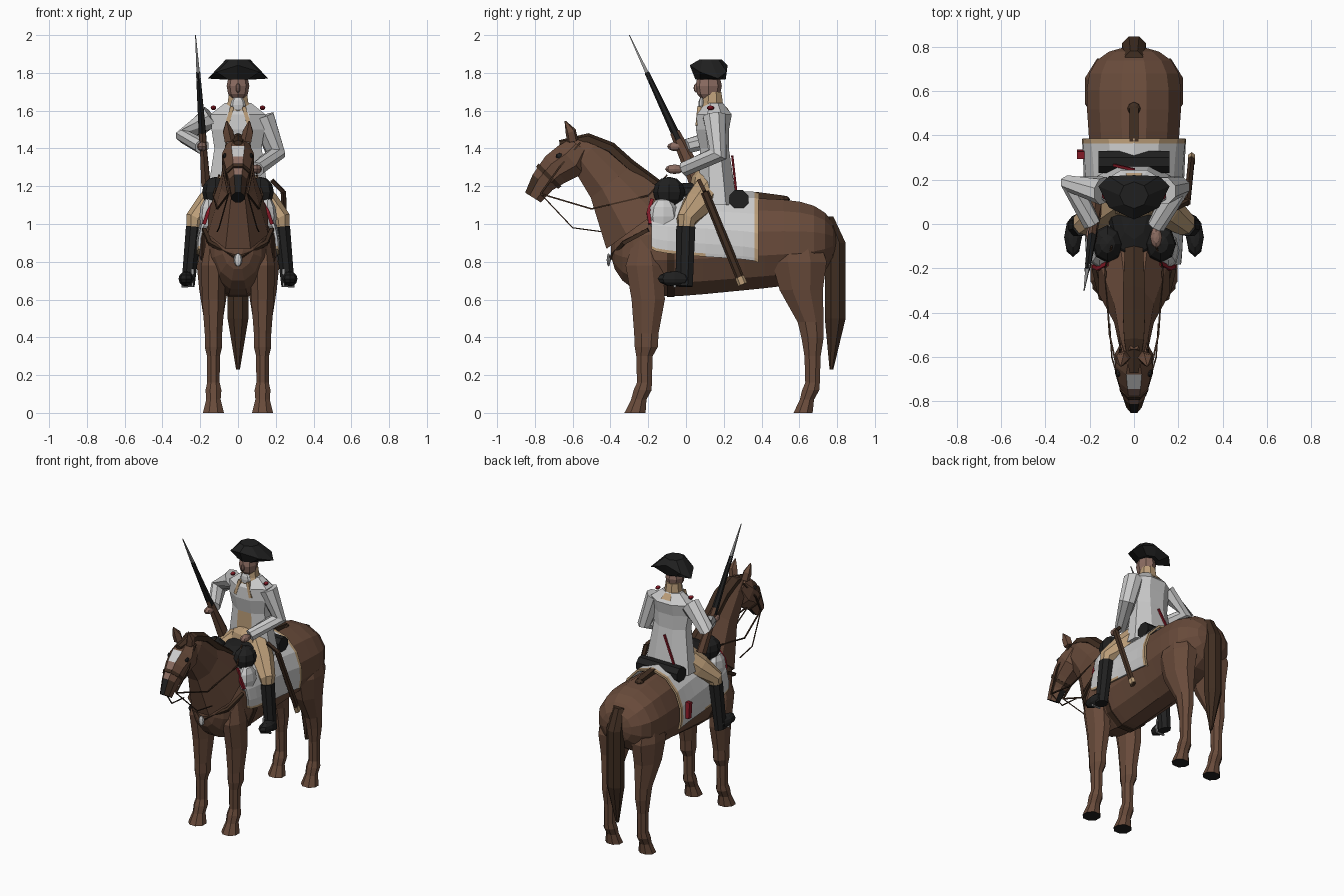
import bpy, bmesh
from math import sin, cos, pi, radians
from mathutils import Vector

cube = bpy.data.objects.get("Cube")
if cube:
    bpy.data.objects.remove(cube, do_unlink=True)


def material(name, red, green, blue):
    mat = bpy.data.materials.new(name)
    mat.use_nodes = True
    mat.diffuse_color = (red, green, blue, 1)
    mat.node_tree.nodes["Principled BSDF"].inputs["Base Color"].default_value = mat.diffuse_color
    return mat


BROWN = material("chestnut coat", .14, .07, .043)
DARK = material("dark brown hair", .05, .026, .015)
BLACK = material("black leather", .014, .014, .014)
WHITE = material("white cloth", .6, .6, .6)
TAN = material("tan cloth", .5, .34, .19)
SKIN = material("skin", .26, .15, .12)
RED = material("red trim", .25, .01, .02)
STEEL = material("steel", .3, .3, .3)
X, Y, Z = Vector((1, 0, 0)), Vector((0, 1, 0)), Vector((0, 0, 1))


def finish(name, bm, materials, rule=None, mirror=False):
    """Turn a bmesh into an object, painting its faces by rule(centre, normal)."""
    bmesh.ops.recalc_face_normals(bm, faces=bm.faces)
    bm.normal_update()
    if rule:
        for face in bm.faces:
            face.material_index = materials.index(rule(face.calc_center_median(), face.normal))
    mesh = bpy.data.meshes.new(name)
    bm.to_mesh(mesh)
    bm.free()
    for mat in materials:
        mesh.materials.append(mat)
    part = bpy.data.objects.new(name, mesh)
    bpy.context.collection.objects.link(part)
    if mirror:
        part.modifiers.new("mirror", "MIRROR").use_mirror_merge = False
    return part


def skin(name, rings, materials, rule=None, mirror=False):
    """Join closed rings of points into a capped solid."""
    bm = bmesh.new()
    loops = [[bm.verts.new(point) for point in ring] for ring in rings]
    for low, high in zip(loops, loops[1:]):
        for j in range(len(low)):
            bm.faces.new((low[j - 1], low[j], high[j], high[j - 1]))
    bm.faces.new(loops[0])
    bm.faces.new(loops[-1])
    return finish(name, bm, materials, rule, mirror)


def loft(name, path, widths, materials, depth=(1, 1), sides=8, x=0, level=False, rule=None, mirror=False):
    """Sweep a polygon along a path; two-number points lie in the side plane at x."""
    path = [Vector((x, *p)) if len(p) == 2 else Vector(p) for p in path]
    last = len(path) - 1
    rings = []
    for i, (point, width) in enumerate(zip(path, widths)):
        along = Z if level else (path[min(i + 1, last)] - path[max(i - 1, 0)]).normalized()
        ref = Y if abs(along.x) > .9 else X
        across = (ref - along * ref.dot(along)).normalized() * width / cos(pi / sides)
        up = along.cross(across) * (depth[0] + (depth[1] - depth[0]) * i / last)
        turns = [2 * pi * (j + .5) / sides for j in range(sides)]
        rings.append([point + across * cos(a) + up * sin(a) for a in turns])
    return skin(name, rings, materials, rule, mirror)


def tube(name, path, radius, mat, mirror=False):
    return loft(name, path, [radius] * len(path), [mat], sides=4, mirror=mirror)


def blob(name, centre, size, mat, mirror=False):
    bm = bmesh.new()
    bmesh.ops.create_uvsphere(bm, u_segments=8, v_segments=6, radius=1)
    bmesh.ops.scale(bm, vec=size, verts=bm.verts)
    bmesh.ops.translate(bm, vec=centre, verts=bm.verts)
    return finish(name, bm, [mat], mirror=mirror)


# Horse barrel: deep chest, narrow waist, wide and fuller rump
def barrel_point(y, angle, grow=0):
    u = (y - .2) / .6
    rounding = (1 - u ** (6 if u > 0 else 4)) ** .5
    width = (.2 + .02 * u + .04 * u * u) * rounding + grow
    height = (.26 - .04 * u) * rounding + grow
    return Vector((width * cos(angle), y, .89 + .02 * u + height * sin(angle)))


def barrel_ring(y, grow=0):
    return [barrel_point(y, pi * (j + .5) / 6, grow) for j in range(12)]


skin("horse_body", [barrel_ring(.2 + .6 * sin(pi * i / 17)) for i in range(-8, 9)], [BROWN])
skin("girth", [barrel_ring(-.1, .006), barrel_ring(-.06, .006)], [DARK])

# Neck, mane, head and tail
loft("horse_neck", [(-.24, 1), (-.4, 1.22), (-.53, 1.37), (-.6, 1.42)], [.16, .09, .065, .04], [BROWN], (1.4, 1.6))
loft("mane", [(-.1, 1.17), (-.3, 1.31), (-.4, 1.4), (-.52, 1.45), (-.67, 1.43)], [.04, .05, .05, .045, .02],
     [DARK], (.6, .6), sides=6)


def face_paint(centre, normal):
    if centre.y < -.8 or centre.z < 1.15:
        return BLACK if abs(centre.x) < .025 else DARK
    if abs(centre.x) < .01 and normal.z > 0 and centre.y < -.68:
        return WHITE if centre.z > 1.36 else SKIN
    return BROWN


loft("horse_head", [(-.56, 1.41), (-.61, 1.34), (-.69, 1.29), (-.76, 1.22), (-.81, 1.14)],
     [.06, .085, .07, .05, .035], [BROWN, WHITE, BLACK, SKIN, DARK], (1.1, 1.4), rule=face_paint)
loft("horse_ears", [(.045, -.6, 1.44), (.055, -.61, 1.49), (.06, -.64, 1.545)], [.025, .024, .003], [BROWN],
     sides=5, mirror=True)
blob("horse_eyes", (.07, -.67, 1.36), (.01, .02, .015), BLACK, True)
loft("tail", [(.74, 1.04), (.79, .9), (.79, .5), (.77, .23)], [.04, .055, .055, .01], [DARK], level=True)


# Legs share one cannon, fetlock and hoof
def leg(name, y, upper, widths, depth):
    def paint(centre, normal):
        return BLACK if centre.z < .01 else BROWN
    loft(name, upper + [(y, .3), (y, .16), (y - .01, .12), (y - .03, .07), (y - .05, 0)],
         widths + [.034, .033, .042, .038, .056], [BROWN, BLACK], depth, x=.13, level=True, rule=paint, mirror=True)


leg("front_legs", -.22, [(-.22, .95), (-.22, .78), (-.2, .6), (-.21, .42), (-.21, .35)],
    [.03, .065, .06, .046, .046], (1.6, 1))
leg("hind_legs", .67, [(.59, 1), (.6, .8), (.61, .65), (.66, .48), (.67, .4)], [.05, .09, .075, .048, .044], (1.7, .9))


# Saddle cloth wrapped over the barrel, with narrow bound edges
def ease(t):
    return (1 - cos(pi * t)) / 2


bm = bmesh.new()
rows, columns = 8, 12
grid = []
for i in range(rows + 1):
    low = radians(-2 - 2.5 * i)
    turns = [low + (pi - 2 * low) * ease(j / columns) for j in range(columns + 1)]
    grid.append([bm.verts.new(barrel_point(-.18 + .565 * ease(i / rows), a, .012)) for a in turns])
for i in range(rows):
    for j in range(columns):
        face = bm.faces.new((grid[i][j], grid[i][j + 1], grid[i + 1][j + 1], grid[i + 1][j]))
        face.material_index = int(j in (0, columns - 1) and i < 4 or i == rows - 1)
cloth = finish("saddle_cloth", bm, [WHITE, TAN])
thickness = cloth.modifiers.new("thickness", "SOLIDIFY")
thickness.thickness = .014
thickness.offset = 1

# Saddle, holsters and bedroll
blob("saddle", (0, .04, 1.16), (.12, .22, .06), BLACK)
blob("holster_cloths", (.155, -.12, 1.04), (.05, .08, .1), WHITE, True)
blob("holster_covers", (.12, -.09, 1.17), (.07, .085, .08), BLACK, True)
tube("holster_trim", [(.18, -.19, 1), (.16, -.2, 1.06), (.12, -.18, 1.13)], .009, RED, True)
loft("bedroll", [(-.16, .28, 1.13), (.16, .28, 1.13)], [.05, .05], [BLACK])
tube("crupper_strap", [(.37, 1.15), (.52, 1.13)], .02, DARK)
blob("crupper_knob", (0, .52, 1.13), (.03, .03, .02), DARK)
tube("cloth_tassel", [(-.24, .31, .97), (-.24, .32, .86)], .016, RED)

# Breast strap, bridle and reins
tube("breast_strap", [(.18, -.2, .97), (.15, -.33, .9), (0, -.4, .82)], .01, DARK, True)
blob("breast_badge", (0, -.41, .81), (.022, .01, .035), WHITE)
loft("noseband", [(-.72, 1.26), (-.735, 1.245)], [.066, .061], [DARK], (1.3, 1.35))
bit = (.05, -.77, 1.16)
tube("bridle_cheeks", [(.06, -.56, 1.43), (.08, -.67, 1.3), bit], .005, DARK, True)
tube("reins", [bit, (.11, -.5, 1.08), (.13, -.2, 1.15), (.1, -.1, 1.26)], .004, DARK, True)
tube("loose_reins", [bit, (.1, -.6, .98), (.11, -.45, .96)], .003, DARK, True)


# Rider: open-fronted coat over tan waistcoat and breeches
def coat_paint(centre, normal):
    return TAN if normal.y < -.9 and centre.z < 1.4 else WHITE


loft("rider_coat", [(.17, 1.1), (.15, 1.4), (.14, 1.5), (.15, 1.58), (.15, 1.64)], [.17, .125, .14, .145, .07],
     [WHITE, TAN], (.6, .65), level=True, rule=coat_paint)
blob("rider_hips", (0, .1, 1.2), (.12, .08, .1), TAN)
tube("lapels", [(.03, .07, 1.62), (.06, .06, 1.52)], .01, TAN, True)
blob("shoulder_knots", (.13, .13, 1.615), (.015, .02, .012), RED, True)
tube("coat_strap", [(0, .245, 1.36), (-.09, .265, 1.18)], .006, RED)

# Legs and boots
hip, knee, ankle = Vector((.06, .12, 1.18)), Vector((.23, 0, 1.02)), Vector((.265, -.01, .67))
loft("thighs", [hip, hip.lerp(knee, .5), knee, knee.lerp(ankle, .2)], [.08, .075, .05, .035], [TAN], mirror=True)
loft("boots", [knee.lerp(ankle, .1), ankle], [.042, .035], [BLACK], (1.2, 1.3), mirror=True)
blob("boot_feet", (.275, -.06, .71), (.04, .09, .04), BLACK, True)
tube("stirrups", [(.24, -.05, .76), (.24, -.06, .67), (.3, -.06, .67)], .006, STEEL, True)


# Arms, each with a hand at the cuff
def arm(name, shoulder, elbow, wrist):
    loft(name + "_sleeve", [shoulder, elbow, wrist], [.06, .05, .038], [WHITE])
    blob(name + "_hand", Vector(wrist) - Y * .05, (.027, .05, .025), SKIN)


arm("rein", (.13, .15, 1.57), (.2, .17, 1.37), (.1, -.01, 1.29))
arm("musket", (-.14, .15, 1.57), (-.28, .18, 1.46), (-.19, 0, 1.41))

# Head
loft("collar", [(.15, 1.6), (.14, 1.64), (.14, 1.7)], [.08, .055, .047], [TAN], level=True)
blob("cravat", (0, .085, 1.63), (.04, .02, .045), WHITE)
blob("rider_head", (0, .12, 1.73), (.06, .07, .085), SKIN)
blob("nose", (0, .055, 1.72), (.012, .015, .025), SKIN)

# Three-cornered hat: the brim droops at the sides and turns up elsewhere
under, brim, crown = [], [], []
for j in range(8):
    c, s = cos(pi * j / 4), sin(pi * j / 4)
    under.append((.075 * c, .13 + .08 * s, 1.765))
    brim.append((.16 * c, .12 + .1 * s + .05 * c * c, 1.77 + .07 * s * s))
    crown.append((.065 * c, .13 + .06 * s, 1.87))
skin("hat", [under, brim, crown], [BLACK])

# Musket held upright on one side, sword hanging on the other
tip, butt = Vector((-.225, -.3, 2)), Vector((-.17, .07, 1.21))
loft("bayonet", [tip, tip.lerp(butt, .3)], [.002, .01], [STEEL], sides=4)
loft("musket_barrel", [tip.lerp(butt, .25), tip.lerp(butt, .7)], [.011, .02], [BLACK], sides=6)
loft("musket_stock", [tip.lerp(butt, .65), tip.lerp(butt, .8), butt], [.015, .019, .024], [BROWN], (1.5, 1.8), sides=6)
hilt, point = Vector((.24, .1, 1.17)), Vector((.26, .3, .68))
loft("scabbard", [hilt, point], [.014, .014], [DARK], (1.4, 1.4), sides=6)
loft("scabbard_tip", [hilt.lerp(point, .92), point], [.016, .016], [TAN], (1.4, 1.4), sides=6)
tube("sword_hilt", [(.18, .07, 1.23), hilt], .01, DARK)
